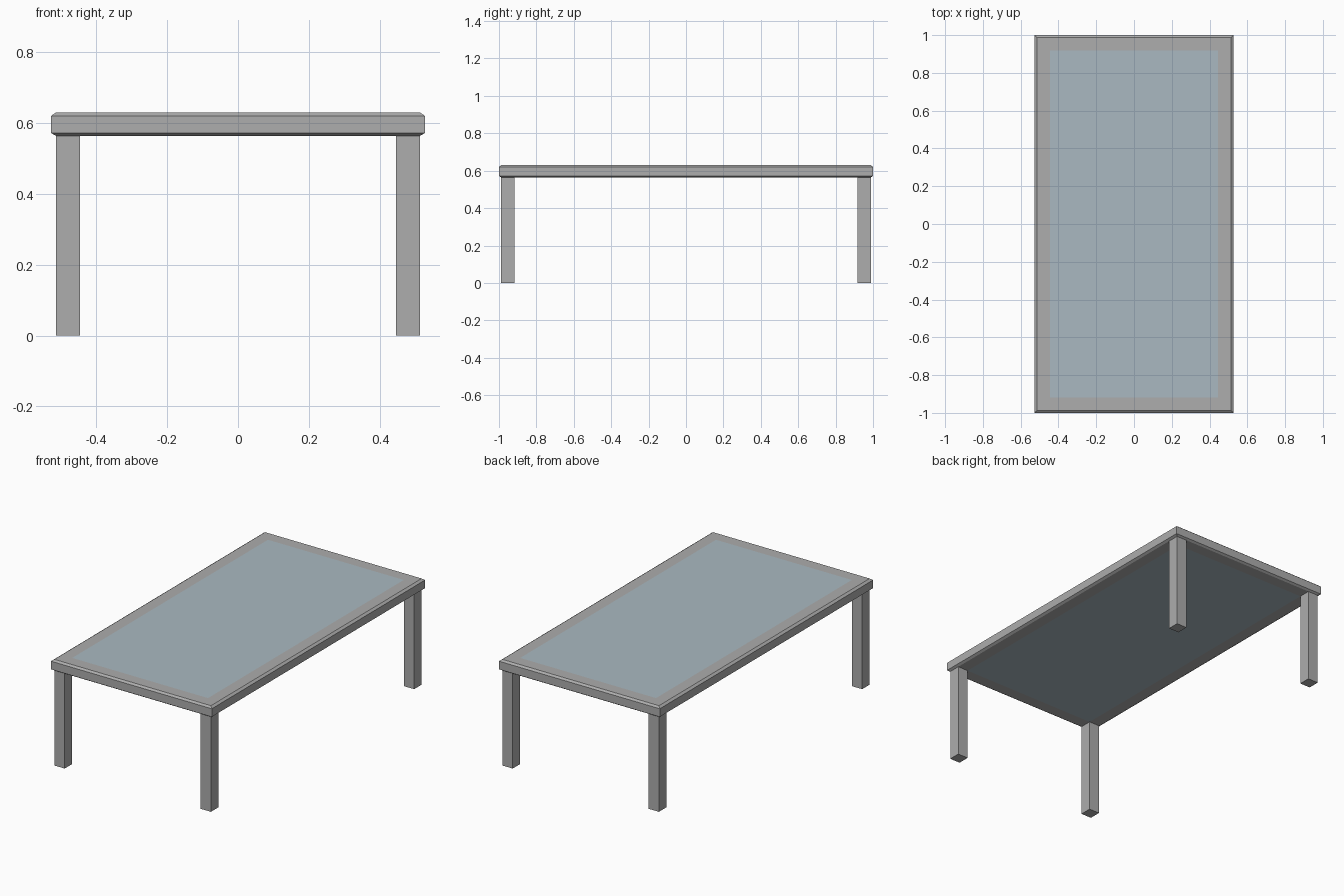
import bpy, bmesh

if "Cube" in bpy.data.objects:
    bpy.data.objects.remove(bpy.data.objects["Cube"])

HX, HY = 0.528, 1.0            # tabletop half sizes
LEG_IN, LEG_OUT = (0.446, 0.918), (0.514, 0.988)
Z_BOT, Z_TOP = 0.564, 0.630

glass = bpy.data.materials.new("glass")
glass.diffuse_color = (0.40, 0.485, 0.535, 1)
glass.use_nodes = True
glass.node_tree.nodes["Principled BSDF"].inputs["Base Color"].default_value = glass.diffuse_color
frame = bpy.data.materials.new("frame")
frame.diffuse_color = (0.417, 0.417, 0.417, 1)
frame.use_nodes = True
frame.node_tree.nodes["Principled BSDF"].inputs["Base Color"].default_value = frame.diffuse_color


def make_object(name, rings, mats, cap_mat=0):
    """Loft rectangles (x0, x1, y0, y1, z) from bottom to top and cap both ends."""
    bm = bmesh.new()
    loops = [[bm.verts.new(p) for p in
              ((x0, y0, z), (x1, y0, z), (x1, y1, z), (x0, y1, z))]
             for x0, x1, y0, y1, z in rings]
    for a, b in zip(loops, loops[1:]):
        for i in range(4):
            j = (i + 1) % 4
            bm.faces.new((a[i], a[j], b[j], b[i]))
    for cap in (loops[0][::-1], loops[-1]):
        bm.faces.new(cap).material_index = cap_mat
    mesh = bpy.data.meshes.new(name)
    bm.to_mesh(mesh)
    bm.free()
    for m in mats:
        mesh.materials.append(m)
    obj = bpy.data.objects.new(name, mesh)
    bpy.context.collection.objects.link(obj)
    return obj


# Chamfered tabletop frame with flush glass on both faces
section = [(*LEG_IN, Z_BOT), (*LEG_OUT, Z_BOT), (HX, HY, 0.572),
           (HX, HY, 0.620), (*LEG_OUT, Z_TOP), (*LEG_IN, Z_TOP)]
make_object("tabletop", [(-x, x, -y, y, z) for x, y, z in section],
            [frame, glass], cap_mat=1)

# Square legs, one in each corner
for sx, side in ((-1, "left"), (1, "right")):
    for sy, end in ((-1, "front"), (1, "back")):
        xs = sorted((sx * LEG_IN[0], sx * LEG_OUT[0]))
        ys = sorted((sy * LEG_IN[1], sy * LEG_OUT[1]))
        make_object(f"{end}_{side}_leg",
                    [(*xs, *ys, 0.0), (*xs, *ys, Z_BOT)], [frame])
